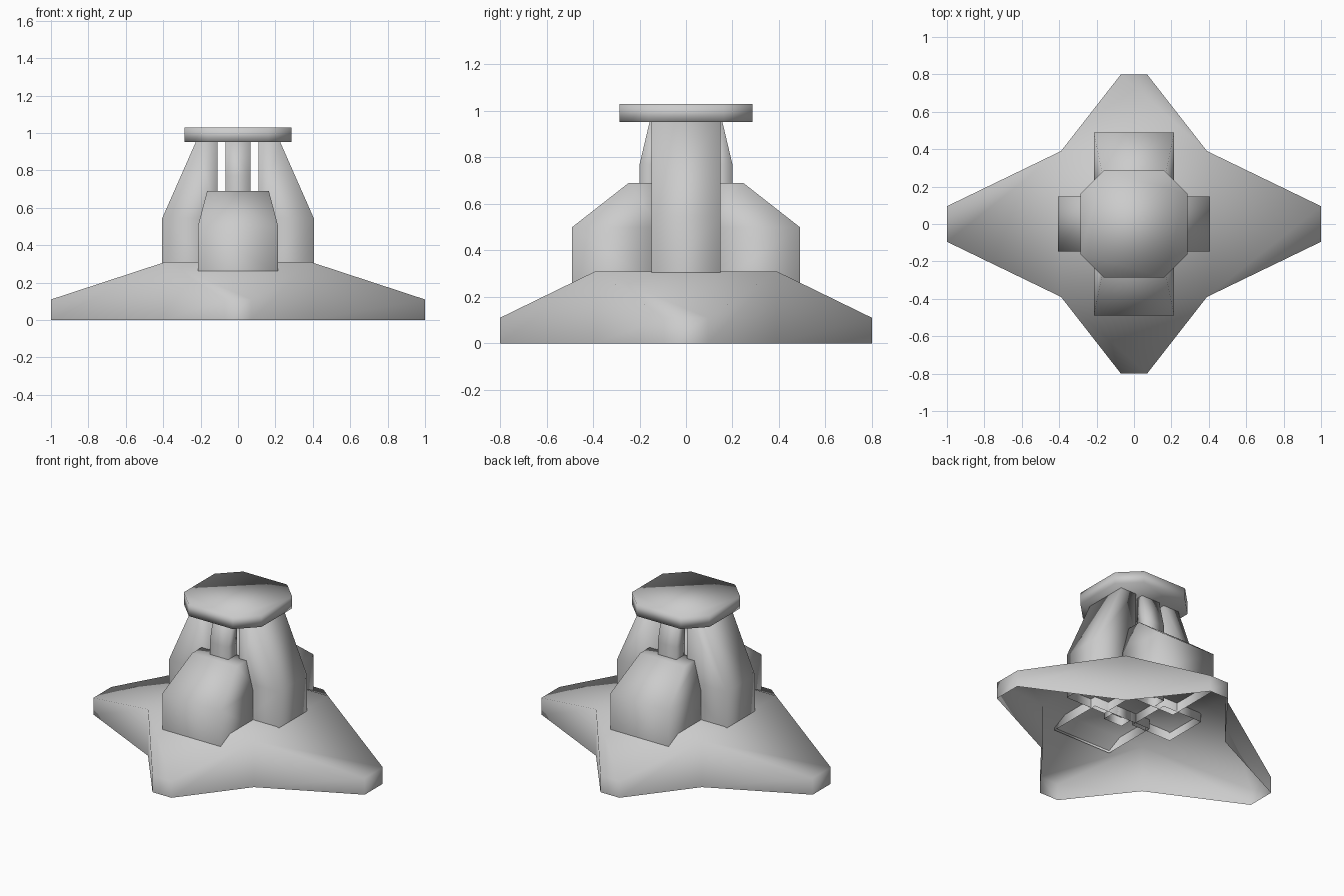
import bpy

if "Cube" in bpy.data.objects:
    bpy.data.objects.remove(bpy.data.objects["Cube"])


def make_object(name, verts, faces, mirror_axis=None):
    mesh = bpy.data.meshes.new(name)
    mesh.from_pydata(verts, [], faces)
    # The whole model is smooth shaded, even across its hard corners
    for p in mesh.polygons:
        p.use_smooth = True
    obj = bpy.data.objects.new(name, mesh)
    bpy.context.collection.objects.link(obj)
    if mirror_axis is not None:
        mod = obj.modifiers.new("Mirror", 'MIRROR')
        mod.use_axis = [i == mirror_axis for i in range(3)]
        mod.use_mirror_merge = False
    return obj


def loft(rings, top_faces, bottom=False):
    """Walls between counter-clockwise rings; top_faces index into the last ring."""
    n = len(rings[0])
    verts = [v for r in rings for v in r]
    faces = []
    for k in range(len(rings) - 1):
        a, b = k * n, (k + 1) * n
        for i in range(n):
            j = (i + 1) % n
            faces.append((a + i, a + j, b + j, b + i))
    last = (len(rings) - 1) * n
    faces += [tuple(last + i for i in f) for f in top_faces]
    if bottom:
        faces.append(tuple(reversed(range(n))))
    return verts, faces


def box_rings(sections):
    """Each section is (z, x0, x1, y0, y1)."""
    return [[(x0, y0, z), (x1, y0, z), (x1, y1, z), (x0, y1, z)]
            for z, x0, x1, y0, y1 in sections]


# Four-armed star base, hollow and open underneath
quarter = [(1.0, 0.095, 0.11), (0.39, 0.39, 0.31), (0.07, 0.80, 0.11)]
star = (quarter
        + [(-x, y, z) for x, y, z in reversed(quarter)]
        + [(-x, -y, z) for x, y, z in quarter]
        + [(x, -y, z) for x, y, z in reversed(quarter)])
floor = [(x, y, 0) for x, y, z in star]
star_top = [(1, 4, 7, 10), (1, 2, 3, 4), (4, 5, 6, 7), (7, 8, 9, 10), (10, 11, 0, 1)]
make_object("star_base", *loft([floor, star], star_top))

quad = [(0, 1, 2, 3)]

# Side legs, sloping inward towards the cap
make_object("side_leg", *loft(box_rings([
    (0.25, 0.11, 0.405, -0.148, 0.148),
    (0.545, 0.11, 0.405, -0.148, 0.148),
    (0.96, 0.11, 0.222, -0.148, 0.148)]), quad), mirror_axis=0)

# Front and back housings with tapered tops
make_object("housing", *loft(box_rings([
    (0.245, -0.215, 0.215, 0.11, 0.49),
    (0.50, -0.215, 0.215, 0.11, 0.49),
    (0.69, -0.165, 0.165, 0.11, 0.247)]), quad), mirror_axis=1)

# Slim front and back posts rising out of the housings
make_object("post", *loft(box_rings([
    (0.25, -0.068, 0.068, 0.11, 0.20),
    (0.77, -0.068, 0.068, 0.11, 0.20),
    (0.96, -0.068, 0.068, 0.11, 0.155)]), quad), mirror_axis=1)

# Octagonal cap
r, c = 0.286, 0.162
octagon = [(r, -c), (r, c), (c, r), (-c, r), (-r, c), (-r, -c), (-c, -r), (c, -r)]
cap_rings = [[(x, y, z) for x, y in octagon] for z in (0.952, 1.03)]
make_object("octagonal_cap", *loft(cap_rings, [tuple(range(8))], bottom=True))
